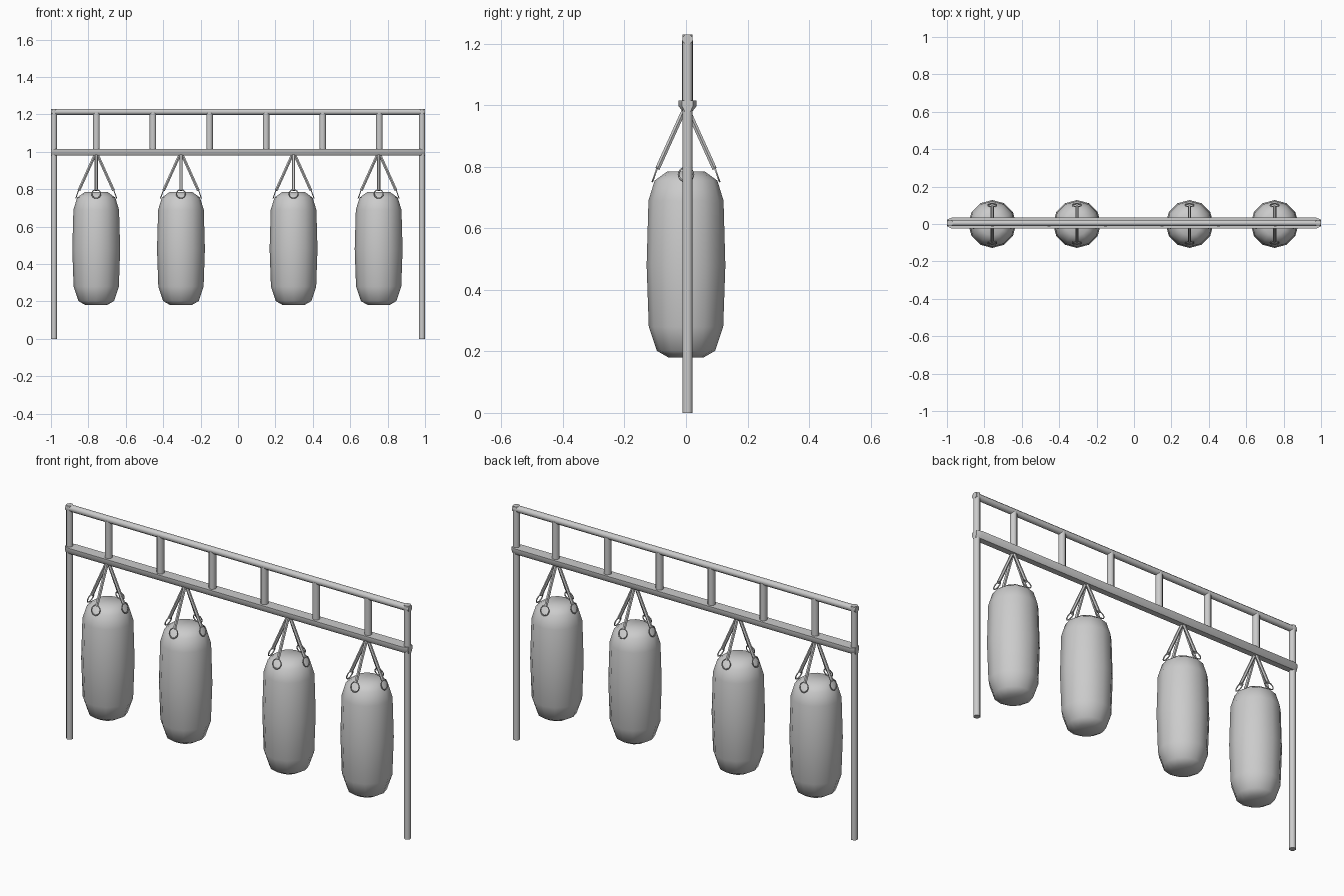
import bpy, bmesh, math
from mathutils import Vector, Matrix

if "Cube" in bpy.data.objects:
    bpy.data.objects.remove(bpy.data.objects["Cube"])

YC = 0.005   # frame centre line in y


def finish(name, bm, angle=40):
    bmesh.ops.recalc_face_normals(bm, faces=bm.faces)
    me = bpy.data.meshes.new(name)
    bm.to_mesh(me)
    bm.free()
    ob = bpy.data.objects.new(name, me)
    bpy.context.collection.objects.link(ob)
    bpy.ops.object.select_all(action='DESELECT')
    ob.select_set(True)
    bpy.context.view_layer.objects.active = ob
    bpy.ops.object.shade_smooth_by_angle(angle=math.radians(angle))
    return ob


def tube(name, a, b, r, sides=8):
    """Bar between two points; r is the distance to the flats."""
    a, b = Vector(a), Vector(b)
    d = b - a
    bm = bmesh.new()
    rc = r / math.cos(math.pi / sides)
    m = (Matrix.Translation((a + b) / 2) @ d.to_track_quat('Z', 'Y').to_matrix().to_4x4()
         @ Matrix.Rotation(math.pi / sides, 4, 'Z'))
    bmesh.ops.create_cone(bm, cap_ends=True, segments=sides, radius1=rc, radius2=rc,
                          depth=d.length, matrix=m)
    return finish(name, bm, 50)


def loft(name, rings, angle):
    """Skin a list of equal-length closed rings and cap both ends."""
    bm = bmesh.new()
    rows = [[bm.verts.new(p) for p in ring] for ring in rings]
    n = len(rows[0])
    for r0, r1 in zip(rows, rows[1:]):
        for i in range(n):
            j = (i + 1) % n
            bm.faces.new((r0[i], r0[j], r1[j], r1[i]))
    bm.faces.new(rows[0])
    bm.faces.new(rows[-1])
    return finish(name, bm, angle)


# Posts and top rail
for s, side in ((-1, "left"), (1, "right")):
    tube(side + "_post", (s * 0.984, YC, 0), (s * 0.984, YC, 1.23), 0.016)
tube("top_rail", (-1, YC, 1.214), (1, YC, 1.214), 0.016)

# Lower rail: wide top, tapering underneath, ends narrowed
section = [(-0.029, 1.015), (0.029, 1.015), (0.029, 0.997), (0.016, 0.98),
           (-0.016, 0.98), (-0.029, 0.997)]
loft("lower_rail", [[(x, YC + y * k, z) for y, z in section]
                    for x, k in ((-1, 0.6), (-0.975, 1), (0.975, 1), (1, 0.6))], 50)

# Short uprights between the rails
for i in range(6):
    x = -0.757 + i * 0.3024
    tube("rail_strut_%d" % (i + 1), (x, YC, 1.005), (x, YC, 1.21), 0.0175, 8)

# Bags with four straps and rings each
profile = [(0.057, 0.18), (0.095, 0.202), (0.121, 0.28), (0.128, 0.48),
           (0.122, 0.69), (0.102, 0.755), (0.062, 0.784)]
SIDES = 12
for n, bx in enumerate((-0.758, -0.305, 0.297, 0.752), 1):
    loft("bag_%d" % n, [[(bx + r * math.cos(2 * math.pi * i / SIDES),
                          r * math.sin(2 * math.pi * i / SIDES), z)
                         for i in range(SIDES)] for r, z in profile], 45)
    for k in range(4):
        a = k * math.pi / 2
        out = Vector((math.cos(a), math.sin(a), 0))
        base = Vector((bx, 0, 0))
        tube("strap_%d_%d" % (n, k + 1), base + out * 0.006 + Vector((0, 0, 0.985)),
             base + out * 0.093 + Vector((0, 0, 0.793)), 0.0075, 6)
        c = base + out * 0.101 + Vector((0, 0, 0.775))
        axis = (out + Vector((0, 0, 0.35))).normalized()
        bpy.ops.mesh.primitive_torus_add(
            major_radius=0.024, minor_radius=0.003, major_segments=16, minor_segments=6,
            location=c, rotation=axis.to_track_quat('Z', 'Y').to_euler())
        bpy.context.object.name = "strap_ring_%d_%d" % (n, k + 1)
        bpy.ops.object.shade_smooth()
